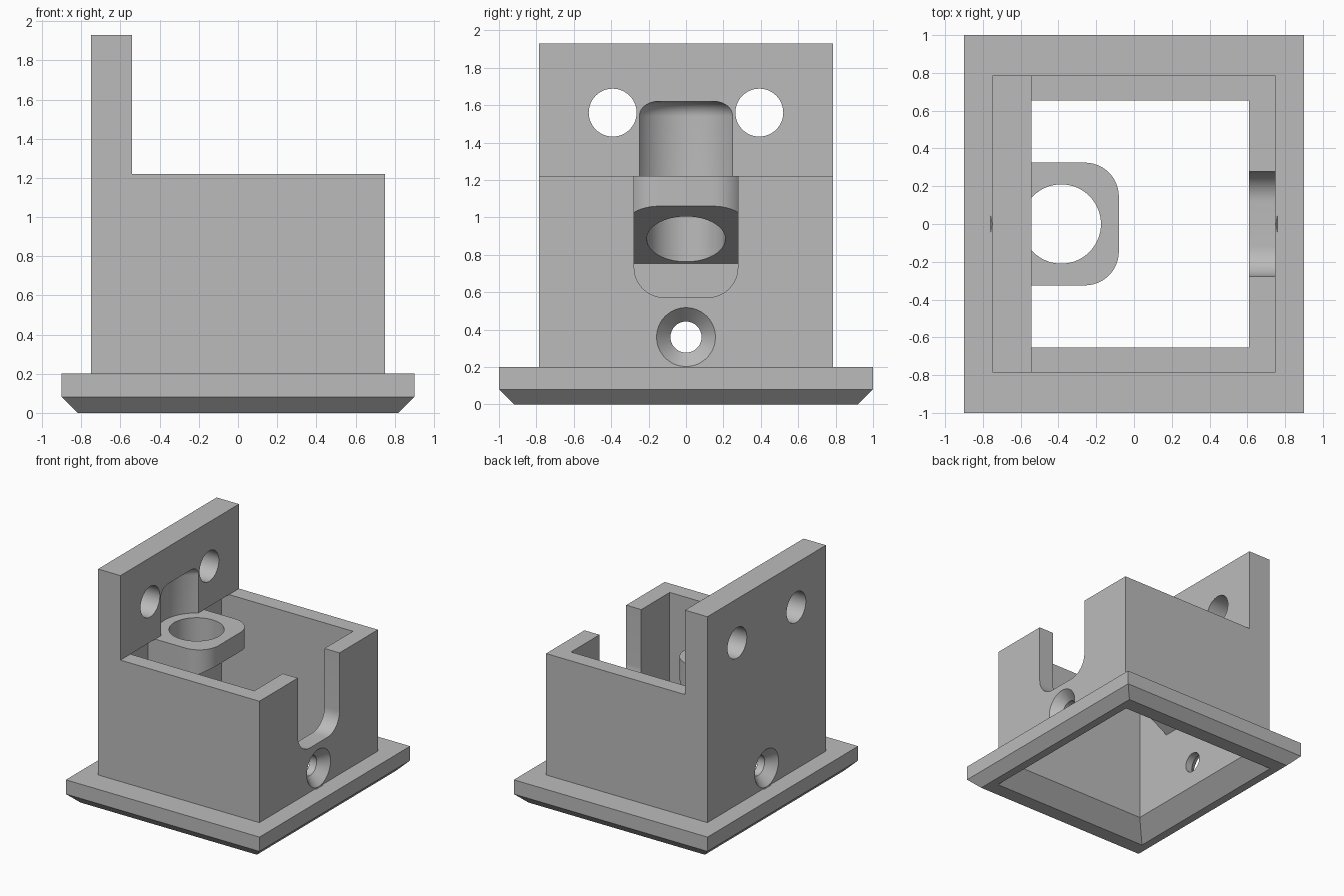
import bpy, bmesh, math
from mathutils import Vector

if "Cube" in bpy.data.objects:
    bpy.data.objects.remove(bpy.data.objects["Cube"])

grey = bpy.data.materials.new("plain grey")
grey.use_nodes = True
grey.diffuse_color = (0.5, 0.5, 0.5, 1)
grey.node_tree.nodes["Principled BSDF"].inputs["Base Color"].default_value = (0.5, 0.5, 0.5, 1)


def loft(name, rings):
    """Closed solid through equal-length rings of points."""
    bm = bmesh.new()
    loops = [[bm.verts.new(p) for p in ring] for ring in rings]
    n = len(loops[0])
    bm.faces.new(loops[0])
    bm.faces.new(loops[-1])
    for a, b in zip(loops, loops[1:]):
        for i in range(n):
            j = (i + 1) % n
            bm.faces.new((a[i], a[j], b[j], b[i]))
    bmesh.ops.recalc_face_normals(bm, faces=bm.faces)
    mesh = bpy.data.meshes.new(name)
    bm.to_mesh(mesh)
    bm.free()
    mesh.materials.append(grey)
    ob = bpy.data.objects.new(name, mesh)
    bpy.context.collection.objects.link(ob)
    return ob


def rect(hx, hy, z):
    return [(-hx, -hy, z), (hx, -hy, z), (hx, hy, z), (-hx, hy, z)]


def arc(cx, cy, r, start, end, steps=12):
    angles = [math.radians(start + (end - start) * i / steps) for i in range(steps + 1)]
    return [(cx + r * math.cos(a), cy + r * math.sin(a)) for a in angles]


def circle(r, n=64):
    return arc(0, 0, r, 0, 360 - 360 / n, n - 1)


def x_turned(name, stations, y, z):
    """Round solid along x from (x, radius) stations."""
    return loft(name, [[(x, y + a, z + b) for a, b in circle(r)] for x, r in stations])


def z_turned(name, stations, x):
    """Round solid along z from (z, radius) stations."""
    return loft(name, [[(x + a, b, z) for a, b in circle(r)] for z, r in stations])


def y_extruded(name, profile, hy):
    return loft(name, [[(x, y, z) for x, z in profile] for y in (-hy, hy)])


def combine(target, tool, operation):
    mod = target.modifiers.new(operation.lower(), 'BOOLEAN')
    mod.operation = operation
    mod.solver = 'EXACT'
    mod.object = tool
    bpy.ops.object.select_all(action='DESELECT')
    target.select_set(True)
    bpy.context.view_layer.objects.active = target
    bpy.ops.object.modifier_apply(modifier=mod.name)
    bpy.data.objects.remove(tool)


# Main sizes
TOP, FACE, WALL, OUT = 1.22, -0.542, 0.61, 0.75
HOLE_X = -0.385

# Box with the tall mounting plate at one end
body = y_extruded("bracket_body", [(-OUT, 0.1), (OUT, 0.1), (OUT, TOP), (FACE, TOP),
                                   (FACE, 1.93), (-OUT, 1.93)], 0.787)

# Base flange with a chamfered lower edge
flange = loft("base_flange", [rect(0.82, 0.92, 0), rect(0.9, 1, 0.08), rect(0.9, 1, 0.2)])
combine(body, flange, 'UNION')

# Hollow inside; the plate overhangs the cavity
cavity = y_extruded("cavity", [(-WALL, -0.1), (WALL, -0.1), (WALL, 1.4), (FACE, 1.4),
                               (FACE, TOP), (-WALL, TOP)], 0.655)
combine(body, cavity, 'DIFFERENCE')

# Flared opening underneath
flare = loft("flare", [rect(0.77, 0.815, -0.02), rect(WALL - 0.02, 0.635, 0.16)])
combine(body, flare, 'DIFFERENCE')

# Ring holder with rounded corners and a sloping underside
outline = ([(-0.66, -0.325)] + arc(-0.26, -0.145, 0.18, -90, 0)
           + arc(-0.26, 0.145, 0.18, 0, 90) + [(-0.66, 0.325)])
slope = math.tan(math.radians(30))
holder = loft("ring_holder", [[(x, y, 1.06 + (x + 0.08) * slope) for x, y in outline],
                              [(x, y, TOP) for x, y in outline]])
combine(body, holder, 'UNION')

# Round pocket in the plate above the holder, with a filleted top
fillet = [(z, r) for r, z in arc(0.215, 1.54, 0.08, 0, 85, 10)]
combine(body, z_turned("pocket", [(TOP, 0.295)] + fillet, HOLE_X), 'DIFFERENCE')

# Vertical hole through the holder
combine(body, z_turned("holder_hole", [(0.5, 0.21), (1.35, 0.21)], HOLE_X), 'DIFFERENCE')

# Open slot with rounded lower corners in the end wall
slot = ([(-0.277, 1.4)] + arc(-0.117, 0.732, 0.16, 180, 270)
        + arc(0.117, 0.732, 0.16, 270, 360) + [(0.277, 1.4)])
combine(body, loft("slot", [[(x, y, z) for y, z in slot] for x in (0.5, 0.9)]), 'DIFFERENCE')

for side in (-1, 1):
    # Mounting holes in the plate
    combine(body, x_turned("mount_hole", [(-0.9, 0.128), (-0.4, 0.128)], side * 0.392, 1.56),
            'DIFFERENCE')
    # Countersunk screw holes in both end walls
    screw = [(side * 0.5, 0.083), (side * 0.673, 0.083), (side * 0.76, 0.167)]
    combine(body, x_turned("screw_hole", screw, 0, 0.36), 'DIFFERENCE')

bpy.ops.object.select_all(action='DESELECT')
body.select_set(True)
bpy.context.view_layer.objects.active = body
bpy.ops.object.shade_smooth_by_angle(angle=math.radians(25))
